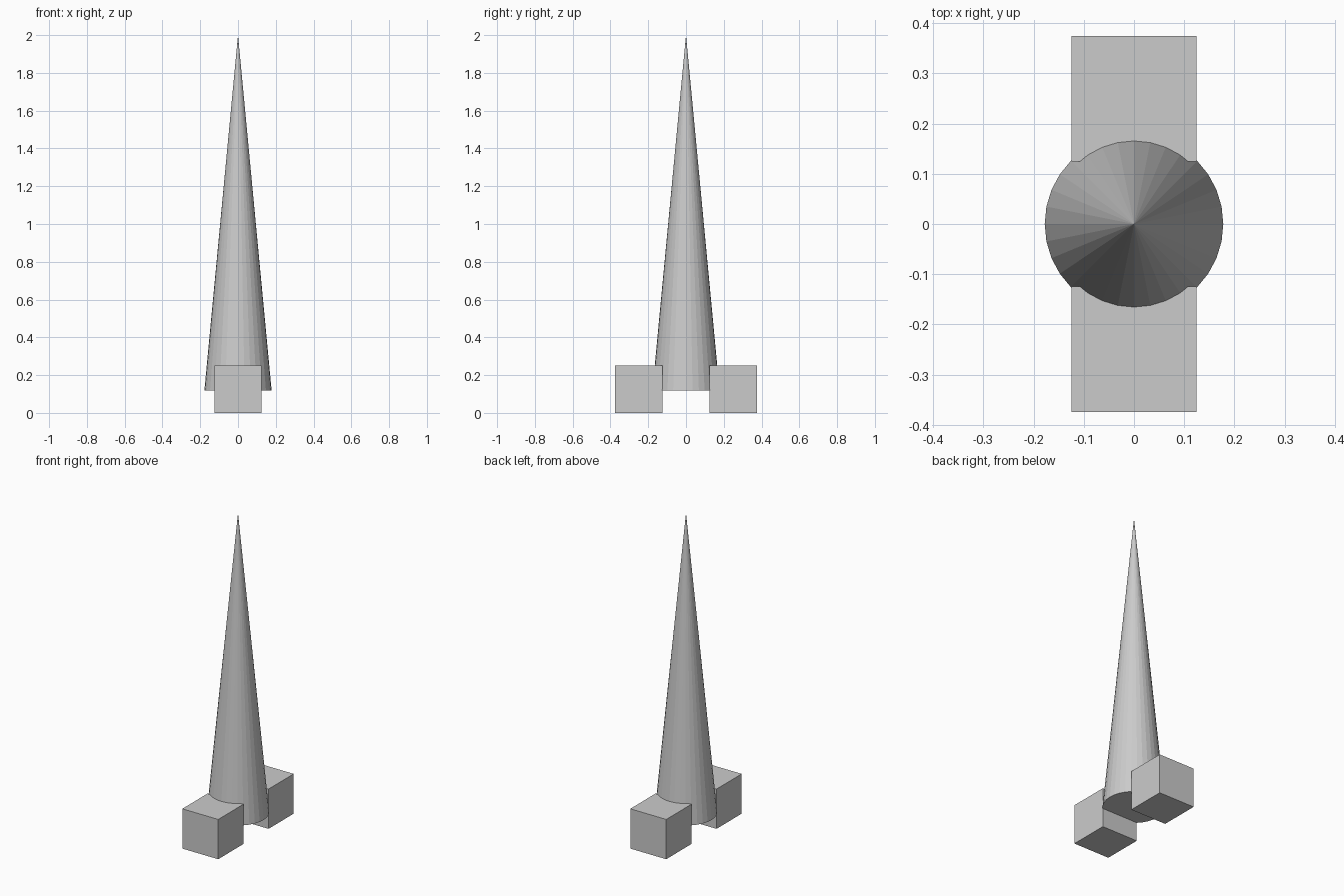
import bpy

cube = bpy.data.objects.get("Cube")
if cube:
    bpy.data.objects.remove(cube, do_unlink=True)

# Single plain grey
grey = bpy.data.materials.new("plain grey")
grey.use_nodes = True
colour = (0.6, 0.6, 0.6, 1)
grey.diffuse_color = colour
grey.node_tree.nodes["Principled BSDF"].inputs["Base Color"].default_value = colour


def finish(name):
    part = bpy.context.object
    part.name = name
    part.data.materials.append(grey)


# Tall faceted spire, closed underneath
base, tip = 0.118, 2.0
bpy.ops.mesh.primitive_cone_add(vertices=32, radius1=0.178, radius2=0,
                                depth=tip - base,
                                location=(0, 0, (base + tip) / 2))
finish("spire")

# Matching blocks at the front and back
for name, side in (("front_block", -1), ("back_block", 1)):
    bpy.ops.mesh.primitive_cube_add(size=0.25, location=(0, side * 0.25, 0.125))
    finish(name)
